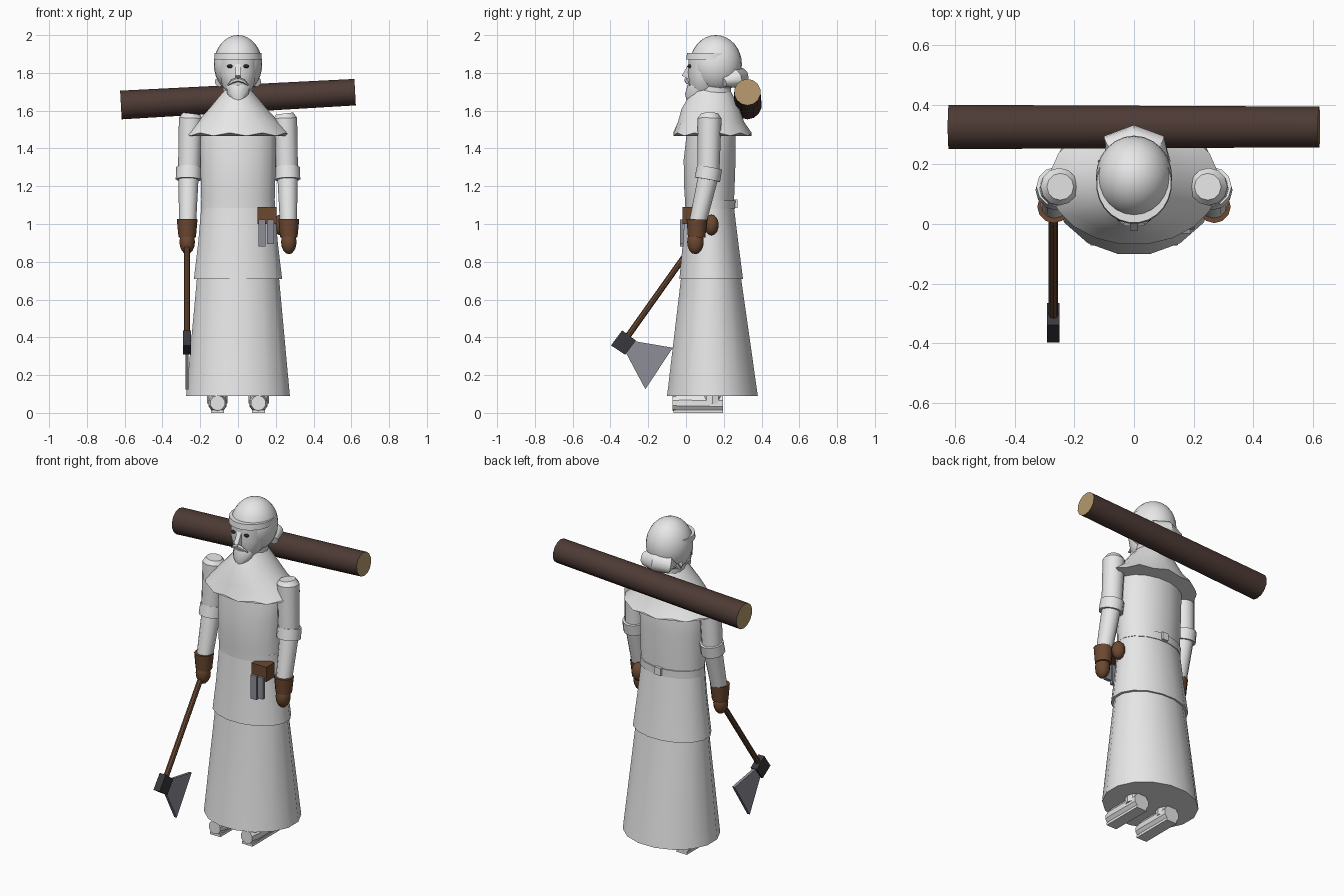
import bpy, bmesh, math
from mathutils import Vector

if "Cube" in bpy.data.objects:
    bpy.data.objects.remove(bpy.data.objects["Cube"])


def material(name, r, g, b):
    m = bpy.data.materials.new(name)
    m.diffuse_color = (r, g, b, 1)
    m.use_nodes = True
    m.node_tree.nodes["Principled BSDF"].inputs["Base Color"].default_value = m.diffuse_color
    return m


CLOTH = material("pale_cloth", 0.8, 0.8, 0.8)
BARK = material("dark_bark", 0.075, 0.043, 0.035)
CUT = material("cut_wood", 0.46, 0.32, 0.15)
LEATHER = material("brown_leather", 0.15, 0.065, 0.03)
HANDLE = material("handle_wood", 0.14, 0.065, 0.032)
IRON = material("dark_iron", 0.04, 0.04, 0.048)
STEEL = material("steel", 0.27, 0.27, 0.31)
BLACK = material("eye_black", 0.02, 0.02, 0.02)


def finish(name, bm, mat, smooth=35):
    bmesh.ops.recalc_face_normals(bm, faces=bm.faces)
    me = bpy.data.meshes.new(name)
    bm.to_mesh(me)
    bm.free()
    ob = bpy.data.objects.new(name, me)
    bpy.context.collection.objects.link(ob)
    me.materials.append(mat)
    if smooth:
        bpy.ops.object.select_all(action='DESELECT')
        ob.select_set(True)
        bpy.context.view_layer.objects.active = ob
        bpy.ops.object.shade_smooth_by_angle(angle=math.radians(smooth))
    return ob


def bridge(bm, rings, caps=True):
    n = len(rings[0])
    for a, b in zip(rings, rings[1:]):
        for i in range(n):
            bm.faces.new((a[i], a[(i + 1) % n], b[(i + 1) % n], b[i]))
    if caps:
        bm.faces.new(rings[0])
        bm.faces.new(rings[-1])


def loft(name, rows, mat, n=16, x=0, caps=True, wave=0, smooth=35):
    """Stacked ellipses; each row is z, half width, front y, back y."""
    bm = bmesh.new()
    rings = []
    for k, (z, rx, y0, y1) in enumerate(rows):
        ring = []
        for i in range(n):
            a = 2 * math.pi * (i + 0.5) / n
            dz = wave * math.cos(a * n / 2 - math.pi / 2) if k == 0 else 0
            ring.append(bm.verts.new((x + rx * math.cos(a),
                                      (y0 + y1) / 2 + (y1 - y0) / 2 * math.sin(a), z + dz)))
        rings.append(ring)
    bridge(bm, rings, caps)
    return finish(name, bm, mat, smooth)


def tube(name, points, radii, mat, n=12):
    """Round limb through points, with one radius per point."""
    bm = bmesh.new()
    pts = [Vector(p) for p in points]
    rings = []
    for i, p in enumerate(pts):
        d = (pts[min(i + 1, len(pts) - 1)] - pts[max(i - 1, 0)]).normalized()
        u = d.cross(Vector((0.0, 1, 0)) if abs(d.y) < 0.8 else Vector((1.0, 0, 0))).normalized()
        v = d.cross(u)
        rings.append([bm.verts.new(p + radii[i] * (u * math.cos(2 * math.pi * k / n)
                                                   + v * math.sin(2 * math.pi * k / n)))
                      for k in range(n)])
    bridge(bm, rings)
    return finish(name, bm, mat)


def ball(name, loc, size, mat, u=20, v=12):
    bm = bmesh.new()
    bmesh.ops.create_uvsphere(bm, u_segments=u, v_segments=v, radius=1)
    for p in bm.verts:
        p.co = Vector([c * s + l for c, s, l in zip(p.co, size, loc)])
    return finish(name, bm, mat, 60)


def prism(name, outline, x0, x1, mat):
    """Side outline in (y, z) extruded along x."""
    bm = bmesh.new()
    bridge(bm, [[bm.verts.new((x, y, z)) for y, z in outline] for x in (x0, x1)])
    return finish(name, bm, mat, 0)


def box(name, x0, x1, y0, y1, z0, z1, mat):
    return prism(name, [(y0, z0), (y1, z0), (y1, z1), (y0, z1)], x0, x1, mat)


# Robe, coat skirt, torso and belt
loft("robe_skirt", [(0.09, 0.28, -0.105, 0.385), (0.71, 0.222, -0.03, 0.295),
                    (1.1, 0.18, 0.0, 0.245)], CLOTH)
loft("coat_skirt", [(0.71, 0.238, -0.038, 0.305), (0.9, 0.215, -0.02, 0.28),
                    (1.1, 0.197, -0.005, 0.255)], CLOTH)
loft("torso", [(1.08, 0.197, -0.005, 0.255), (1.2, 0.2, -0.013, 0.26),
               (1.34, 0.203, -0.015, 0.265), (1.47, 0.203, 0.0, 0.265),
               (1.58, 0.17, 0.01, 0.25)], CLOTH)
loft("belt", [(1.08, 0.2, -0.006, 0.262), (1.125, 0.2, -0.008, 0.264)], CLOTH)
box("belt_knot", -0.02, 0.02, 0.25, 0.272, 1.085, 1.13, CLOTH)

# Shoulder cape with a scalloped hem, neck, and rolled hood
loft("cape", [(1.475, 0.285, -0.07, 0.35), (1.54, 0.22, -0.045, 0.31),
              (1.61, 0.155, -0.025, 0.285), (1.67, 0.105, 0.01, 0.255),
              (1.71, 0.07, 0.03, 0.235)], CLOTH, n=20, wave=0.008)
loft("neck", [(1.66, 0.08, 0.05, 0.24), (1.78, 0.08, 0.06, 0.24)], CLOTH)
tube("hood_roll", [(-0.1, 0.2, 1.75), (-0.07, 0.255, 1.77), (0, 0.275, 1.775),
                   (0.07, 0.255, 1.77), (0.1, 0.2, 1.75)],
     [0.025, 0.05, 0.057, 0.05, 0.025], CLOTH)

# Head: hood dome, face plate, brow band
ball("hood_head", (0, 0.158, 1.845), (0.128, 0.138, 0.155), CLOTH, 24, 16)
loft("face", [(1.69, 0.05, 0.03, 0.15), (1.73, 0.085, 0.018, 0.17),
              (1.8, 0.098, 0.01, 0.18), (1.88, 0.1, 0.012, 0.18)], CLOTH)
loft("brow_band", [(1.872, 0.127, 0.0, 0.27), (1.905, 0.125, 0.004, 0.27)], CLOTH, n=24)
prism("nose", [(0.015, 1.85), (-0.022, 1.785), (0.02, 1.765)], -0.014, 0.014, CLOTH)
loft("beard", [(1.645, 0.025, 0.005, 0.06), (1.69, 0.06, -0.005, 0.1),
               (1.735, 0.065, 0.008, 0.12)], CLOTH, n=10)
for s, side in ((-1, "right"), (1, "left")):
    ball(side + "_eye", (s * 0.043, 0.02, 1.835), (0.016, 0.012, 0.01), BLACK, 10, 6)
    tube(side + "_moustache", [(0, 0.002, 1.765), (s * 0.03, 0.004, 1.755),
                               (s * 0.055, 0.018, 1.735)], [0.012, 0.011, 0.003], CLOTH, 6)

    # Arms, sleeve cuffs and gloves
    tube(side + "_upper_arm", [(s * 0.247, 0.125, 1.585), (s * 0.25, 0.125, 1.56),
                               (s * 0.26, 0.118, 1.25)], [0.045, 0.063, 0.058], CLOTH)
    tube(side + "_sleeve_cuff", [(s * 0.26, 0.125, 1.3), (s * 0.262, 0.113, 1.235)],
         [0.067, 0.068], CLOTH)
    tube(side + "_forearm", [(s * 0.262, 0.12, 1.26), (s * 0.267, 0.06, 1.0)],
         [0.054, 0.045], CLOTH)
    tube(side + "_glove_cuff", [(s * 0.269, 0.058, 1.025), (s * 0.269, 0.056, 0.93)],
         [0.055, 0.046], LEATHER)
    ball(side + "_hand", (s * 0.269, 0.05, 0.905), (0.041, 0.044, 0.065), LEATHER, 12, 8)

    # Boots: horizontal octagonal feet with short ankles
    tube(side + "_boot", [(s * 0.108, -0.072, 0.052), (s * 0.108, -0.03, 0.052),
                          (s * 0.108, 0.195, 0.05)], [0.04, 0.05, 0.05], CLOTH, 10)
    box(side + "_sole", s * 0.108 - 0.035, s * 0.108 + 0.035, -0.065, 0.195, 0, 0.015, CLOTH)
    tube(side + "_ankle", [(s * 0.11, 0.14, 0.05), (s * 0.11, 0.14, 0.2)],
         [0.055, 0.055], CLOTH, 10)

# Hip pouch and front tool holder
ball("hip_pouch", (0.225, 0.135, 0.995), (0.04, 0.038, 0.055), LEATHER, 12, 8)
box("tool_holder", 0.103, 0.203, -0.018, 0.06, 1.0, 1.09, LEATHER)
for i, (x, z) in enumerate(((0.127, 0.88), (0.172, 0.895))):
    box("belt_tool_%d" % (i + 1), x - 0.019, x + 0.019, -0.032, -0.012, z, 1.025, STEEL)

# Axe in the right hand
tube("axe_handle", [(-0.27, 0.05, 0.91), (-0.27, -0.33, 0.375)], [0.016, 0.016], HANDLE, 8)
prism("axe_head", [(-0.397, 0.357), (-0.338, 0.437), (-0.265, 0.383), (-0.322, 0.308)],
      -0.291, -0.25, IRON)
prism("axe_blade", [(-0.275, 0.38), (-0.07, 0.345), (-0.215, 0.125), (-0.318, 0.318)],
      -0.279, -0.262, STEEL)

# Carried log, with pale cut ends
log = tube("log", [(-0.62, 0.325, 1.63), (0.62, 0.325, 1.698)], [0.076, 0.07], BARK, 14)
log.data.materials.append(CUT)
for f in log.data.polygons:
    if abs(f.normal.x) > 0.8:
        f.material_index = 1
